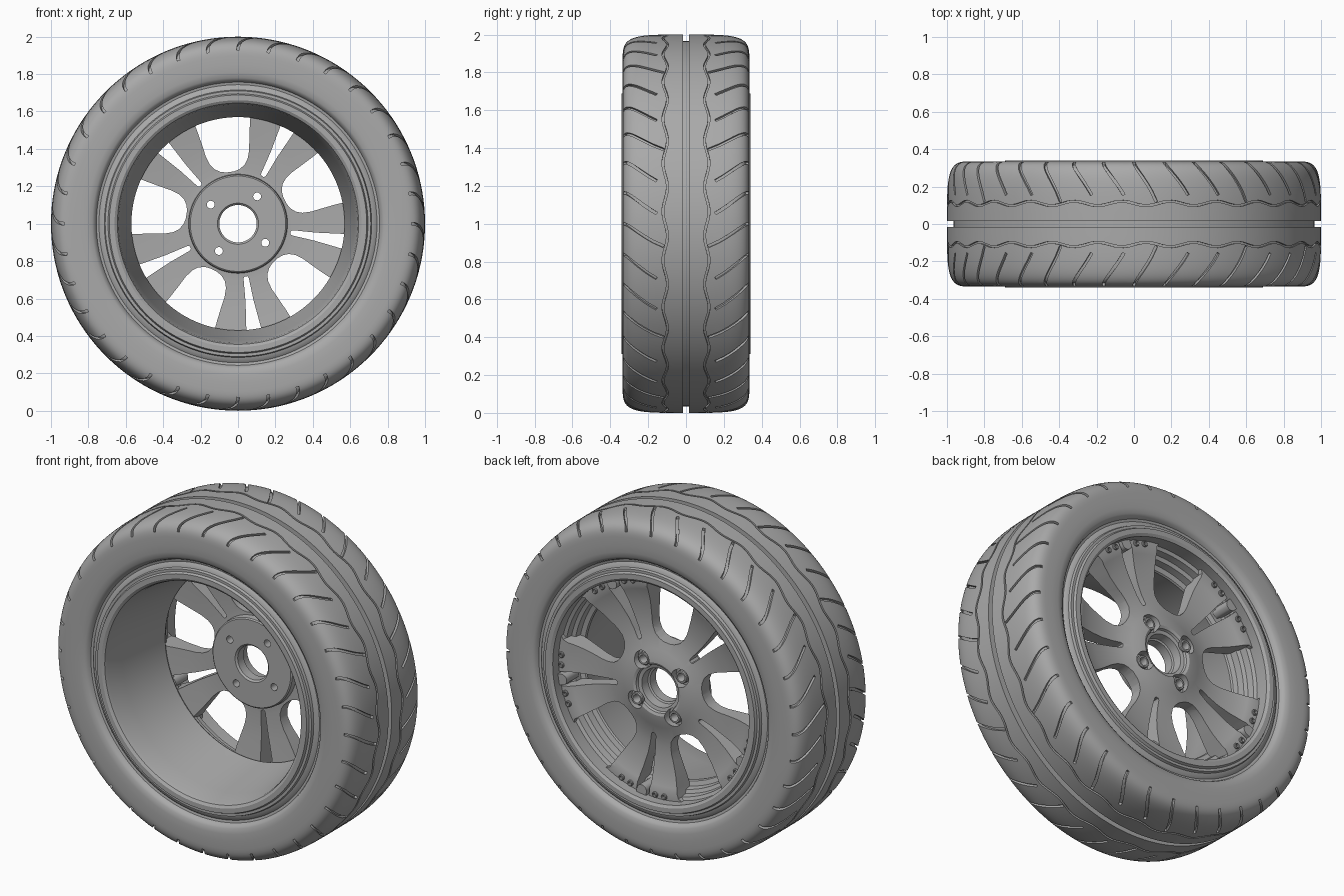
import bpy, bmesh
from math import sin, cos, asin, pi, radians
from mathutils import Vector

cube = bpy.data.objects.get("Cube")
if cube:
    bpy.data.objects.remove(cube, do_unlink=True)

grey = bpy.data.materials.new("plain grey")
grey.use_nodes = True
GREY = (0.4, 0.4, 0.4, 1)
grey.diffuse_color = GREY
grey.node_tree.nodes["Principled BSDF"].inputs["Base Color"].default_value = GREY

SPOKES = [radians(62.5 + 72 * k) for k in range(5)]   # centre of each spoke pair
LUGS = [radians(55 + 90 * k) for k in range(4)]
HALF, CORE, BULGE, POWER = 0.335, 0.85, 0.15, 1 / 2.2


def finish(bm, name):
    bmesh.ops.recalc_face_normals(bm, faces=bm.faces[:])
    mesh = bpy.data.meshes.new(name)
    bm.to_mesh(mesh)
    bm.free()
    obj = bpy.data.objects.new(name, mesh)
    bpy.context.collection.objects.link(obj)
    mesh.materials.append(grey)
    return obj


def skin(bm, rings, closed):
    """Bridge equal loops of points into a solid."""
    loops = [[bm.verts.new(p) for p in ring] for ring in rings]
    n = len(loops[0])
    for i in range(len(loops) if closed else len(loops) - 1):
        a, b = loops[i], loops[(i + 1) % len(loops)]
        for j in range(n):
            k = (j + 1) % n
            bm.faces.new((a[j], a[k], b[k], b[j]))
    if not closed:
        bm.faces.new(loops[0])
        bm.faces.new(loops[-1])


def lathe(bm, profile, steps, cx=0.0, cz=1.0):
    """Turn a closed (y, radius) profile about the y direction."""
    angles = [2 * pi * i / steps for i in range(steps)]
    skin(bm, [[(cx + r * cos(a), y, cz + r * sin(a)) for y, r in profile]
              for a in angles], True)


def polar(r, w, a):
    return r * cos(a) - w * sin(a), 1 + r * sin(a) + w * cos(a)


def prism(bm, half_outline, angle, y0, y1):
    """Extrude a symmetric (radius, half width) outline along y."""
    outline = half_outline + [(r, -w) for r, w in reversed(half_outline)]
    flat = [polar(r, w, angle) for r, w in outline]
    skin(bm, [[(x, y, z) for x, z in flat] for y in (y0, y1)], False)


def cut(obj, bm):
    """Subtract a temporary solid."""
    tool = finish(bm, "cutter")
    tool.hide_render = True
    mod = obj.modifiers.new("cut", "BOOLEAN")
    mod.operation, mod.solver, mod.object = "DIFFERENCE", "EXACT", tool
    graph = bpy.context.evaluated_depsgraph_get()
    mesh = bpy.data.meshes.new_from_object(obj.evaluated_get(graph))
    obj.modifiers.clear()
    obj.data = mesh
    bpy.data.objects.remove(tool, do_unlink=True)


def smooth(obj):
    bpy.ops.object.select_all(action="DESELECT")
    obj.select_set(True)
    bpy.context.view_layer.objects.active = obj
    bpy.ops.object.shade_smooth_by_angle(angle=radians(32))


# Tyre: rounded-box section with a centre groove
def section(t):
    return HALF * sin(t) ** POWER, CORE + BULGE * max(cos(t), 0) ** POWER


def section_t(y):
    return asin((y / HALF) ** (1 / POWER))


def on_tyre(a, t, side):
    y, r = section(t)
    ny, nr = sin(t) ** (2 - POWER) / HALF, cos(t) ** (2 - POWER) / BULGE
    p = Vector((r * cos(a), side * y, 1 + r * sin(a)))
    return p, Vector((nr * cos(a), side * ny, nr * sin(a))).normalized()


def groove(bm, path, side, width, depth, closed=False):
    """Sweep a box along (angle, t) points on the tyre surface."""
    pts = [on_tyre(a, t, side) for a, t in path]
    rings, n = [], len(pts)
    for i, (p, up) in enumerate(pts):
        nxt = pts[(i + 1) % n if closed else min(i + 1, n - 1)][0]
        prev = pts[i - 1 if closed else max(i - 1, 0)][0]
        s = (nxt - prev).cross(up).normalized() * width / 2
        rings.append([p - s - up * depth, p + s - up * depth,
                      p + s + up * 0.02, p - s + up * 0.02])
    skin(bm, rings, closed)


half = [(0.015, 0.965), (0.015, 1.0)]
half += [section(section_t(y)) for y in (0.06, 0.1, 0.14, 0.18, 0.21)]
half += [section(pi / 2 * i / 20) for i in range(6, 21)]
half += [(0.334, 0.81), (0.329, 0.78), (0.318, 0.765), (0.3, 0.757), (0.29, 0.715)]
bm = bmesh.new()
lathe(bm, half + [(-y, r) for y, r in reversed(half)], 144)
tyre = finish(bm, "tyre")

# Curved shoulder grooves, every third one reaching further in
bm = bmesh.new()
for side in (1, -1):
    for k in range(36):
        start = section_t(0.118 if k % 3 == 0 else 0.155)
        us = [i / 9 for i in range(10)]
        path = [(2 * pi * k / 36 - 0.12 * (1 - u) ** 2, start + (1.33 - start) * u)
                for u in us]
        groove(bm, path, side, 0.015, 0.016)
cut(tyre, bm)

# Wavy grooves either side of the centre
bm = bmesh.new()
for side in (1, -1):
    angles = [2 * pi * i / 240 + 0.003 for i in range(240)]
    groove(bm, [(a, section_t(0.11 + 0.012 * sin(24 * a))) for a in angles],
           side, 0.011, 0.012, True)
cut(tyre, bm)
smooth(tyre)

# Rim: lips at both ends, tapering barrel, stepped seat behind the spokes
lip = [(0.29, 0.75), (0.305, 0.735), (0.31, 0.715), (0.325, 0.71), (0.325, 0.695),
       (0.34, 0.688), (0.34, 0.66), (0.33, 0.645)]
bm = bmesh.new()
lathe(bm, [(-y, r) for y, r in lip]
      + [(-0.31, 0.638), (-0.2, 0.622), (0.1, 0.575), (0.13, 0.57), (0.14, 0.575),
         (0.15, 0.6), (0.19, 0.605), (0.2, 0.625), (0.24, 0.63), (0.25, 0.648)]
      + list(reversed(lip)) + [(0.24, 0.72), (-0.24, 0.72)], 128)
smooth(finish(bm, "rim"))

# Spoke disc: dished plate with hub collar, cut by windows, slots and lug seats
bm = bmesh.new()
lathe(bm, [(0.14, 0.1), (0.13, 0.11), (0.13, 0.255), (0.136, 0.262), (0.17, 0.265),
           (0.172, 0.3), (0.16, 0.45), (0.145, 0.58), (0.16, 0.61), (0.21, 0.64),
           (0.262, 0.66), (0.27, 0.655), (0.272, 0.6), (0.262, 0.575), (0.245, 0.5),
           (0.236, 0.42), (0.235, 0.35), (0.242, 0.29), (0.257, 0.23), (0.27, 0.19),
           (0.275, 0.155), (0.268, 0.14), (0.255, 0.135), (0.25, 0.115), (0.2, 0.11),
           (0.195, 0.1)], 120)
wheel_centre = finish(bm, "spokes_and_hub")

window = [(0.28, 0.02), (0.287, 0.05), (0.305, 0.08), (0.335, 0.102), (0.38, 0.117),
          (0.44, 0.127), (0.51, 0.14), (0.57, 0.153), (0.61, 0.16), (0.635, 0.145),
          (0.75, 0.14)]
slot = [(0.285, 0.008), (0.295, 0.014), (0.42, 0.022), (0.57, 0.04), (0.75, 0.045)]
bm = bmesh.new()
for a in SPOKES:
    prism(bm, window, a + pi / 5, 0.0, 0.5)
cut(wheel_centre, bm)
bm = bmesh.new()
for a in SPOKES:
    prism(bm, slot, a, 0.0, 0.5)
cut(wheel_centre, bm)


def disc_outline(r, radius):
    return [(r - radius * cos(i * pi / 13), radius * sin(i * pi / 13))
            for i in range(1, 13)]


for radius, y0 in ((0.052, 0.225), (0.021, 0.0)):
    bm = bmesh.new()
    for a in LUGS:
        prism(bm, disc_outline(0.178, radius), a, y0, 0.5)
    cut(wheel_centre, bm)
smooth(wheel_centre)

# Rounded tongues closing the outer end of each slot
bm = bmesh.new()
for a in SPOKES:
    tongue = [(0.625 - 0.032 * cos(i * pi / 12), 0.032 * sin(i * pi / 12))
              for i in range(1, 7)]
    prism(bm, tongue + [(0.675, 0.032)], a, 0.17, 0.285)
smooth(finish(bm, "slot_tongues"))

# Rim bolts on the spoke ends, and lug nuts in their seats
bm = bmesh.new()
for a in SPOKES:
    for offset in (-13, -7.5, 7.5, 13):
        x, z = polar(0.627, 0, a + radians(offset))
        lathe(bm, [(0.26, 0.007), (0.279, 0.008), (0.283, 0.011), (0.283, 0.014),
                   (0.279, 0.017), (0.26, 0.017)], 14, x, z)
smooth(finish(bm, "rim_bolts"))

bm = bmesh.new()
for a in LUGS:
    x, z = polar(0.178, 0, a)
    lathe(bm, [(0.215, 0.021), (0.25, 0.021), (0.255, 0.024), (0.255, 0.033),
               (0.25, 0.037), (0.215, 0.037)], 20, x, z)
smooth(finish(bm, "lug_nuts"))
